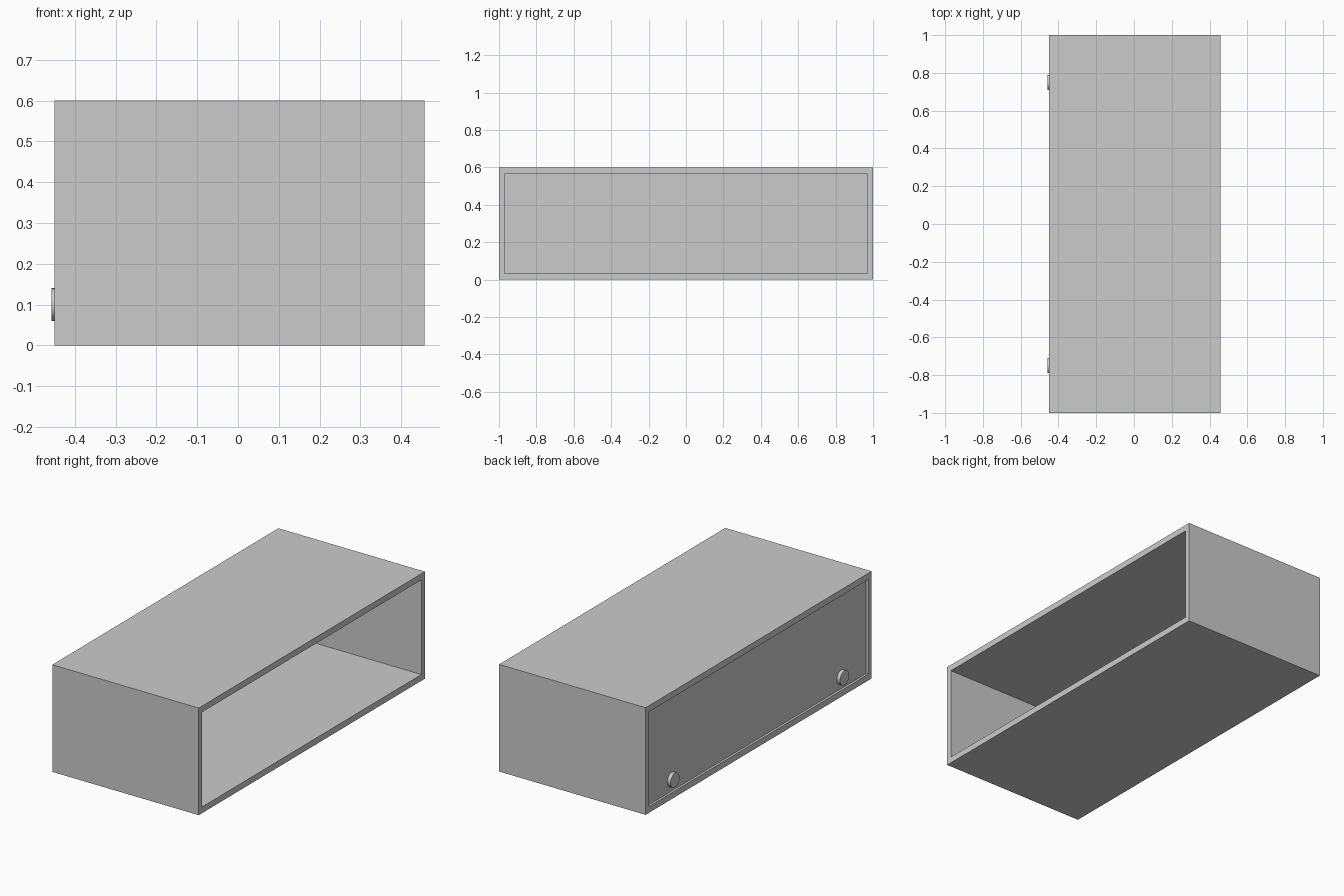
import bpy
import bmesh
import math

cube = bpy.data.objects.get("Cube")
if cube:
    bpy.data.objects.remove(cube, do_unlink=True)

LEFT, RIGHT = 0.457, -0.45       # open end and door end
HALF_Y, HEIGHT = 1.0, 0.6
WALL_Y, WALL_Z = 0.03, 0.035
RECESS, DOOR_THICK = 0.013, 0.03

grey = bpy.data.materials.new("light grey")
grey.use_nodes = True
colour = (0.6, 0.6, 0.6, 1)
grey.diffuse_color = colour
grey.node_tree.nodes["Principled BSDF"].inputs["Base Color"].default_value = colour


def make_object(name, bm):
    bmesh.ops.recalc_face_normals(bm, faces=bm.faces)
    mesh = bpy.data.meshes.new(name)
    bm.to_mesh(mesh)
    bm.free()
    mesh.materials.append(grey)
    obj = bpy.data.objects.new(name, mesh)
    bpy.context.collection.objects.link(obj)
    return obj


def rectangle(bm, x, y, z0, z1):
    corners = ((-y, z0), (y, z0), (y, z1), (-y, z1))
    return [bm.verts.new((x, cy, cz)) for cy, cz in corners]


# Cabinet shell: a rectangular tube running along x
bm = bmesh.new()
inner_y = HALF_Y - WALL_Y
inner_top = HEIGHT - WALL_Z
loops = [
    rectangle(bm, RIGHT, HALF_Y, 0, HEIGHT),
    rectangle(bm, LEFT, HALF_Y, 0, HEIGHT),
    rectangle(bm, LEFT, inner_y, WALL_Z, inner_top),
    rectangle(bm, RIGHT, inner_y, WALL_Z, inner_top),
]
for a, b in zip(loops, loops[1:] + loops[:1]):
    for i in range(4):
        j = (i + 1) % 4
        bm.faces.new((a[i], a[j], b[j], b[i]))
make_object("cabinet_shell", bm)

# Door panel set slightly into the right-hand end
bm = bmesh.new()
door_x = RIGHT + RECESS
outer = rectangle(bm, door_x, inner_y, WALL_Z, inner_top)
panel = bm.faces.new(outer)
extruded = bmesh.ops.extrude_face_region(bm, geom=[panel], use_keep_orig=True)
for v in extruded["geom"]:
    if isinstance(v, bmesh.types.BMVert):
        v.co.x += DOOR_THICK
make_object("door_panel", bm)

# Round knobs near the lower corners of the door
for name, y in (("front_knob", -0.75), ("back_knob", 0.75)):
    bpy.ops.mesh.primitive_cylinder_add(
        vertices=32, radius=0.04, depth=0.02,
        location=(-LEFT + 0.01, y, 0.1), rotation=(0, math.pi / 2, 0))
    knob = bpy.context.object
    knob.name = name
    knob.data.materials.append(grey)
    bpy.ops.object.shade_smooth_by_angle(angle=math.radians(30))
